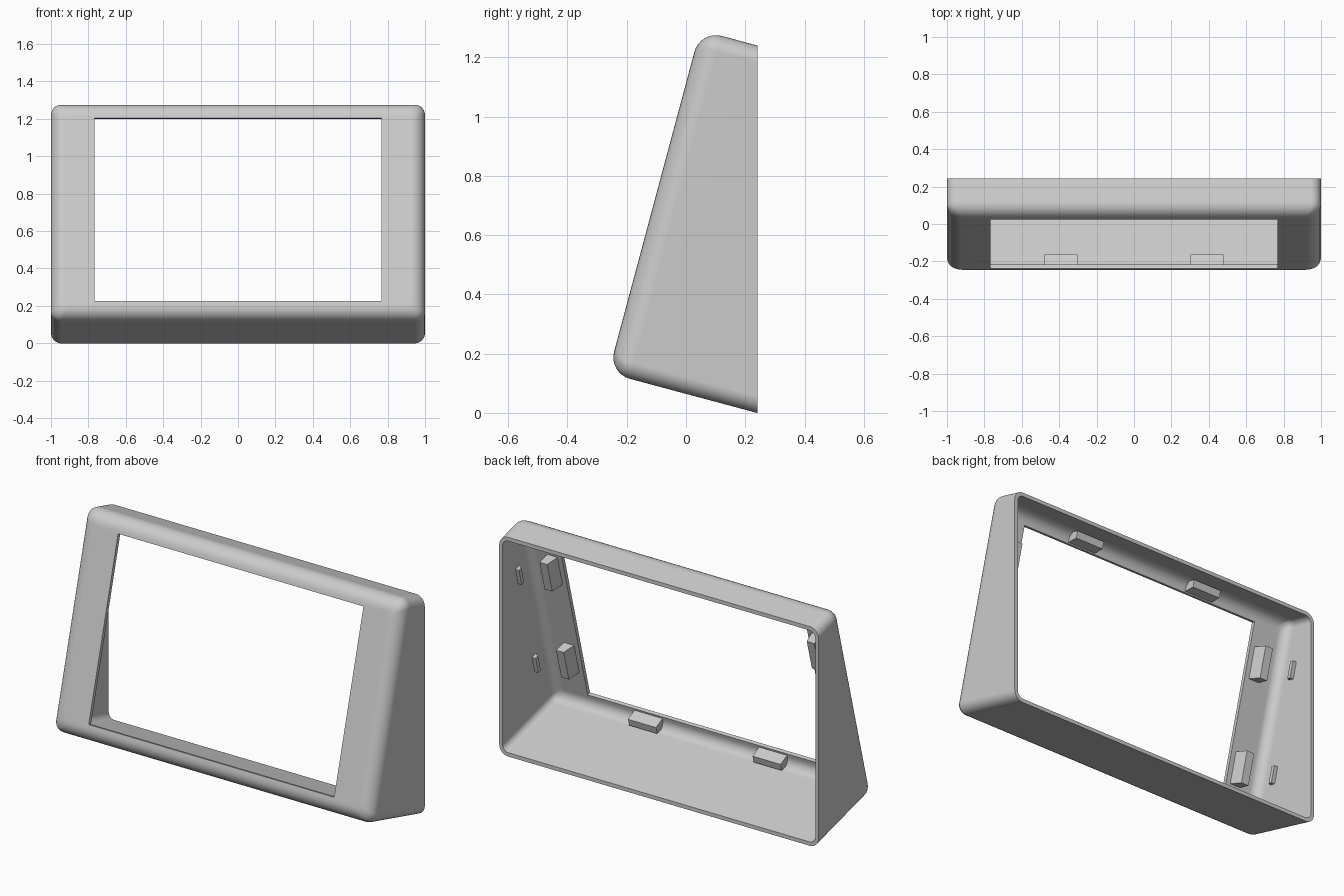
import bpy, bmesh, math
from mathutils import Vector

cube = bpy.data.objects.get("Cube")
if cube:
    bpy.data.objects.remove(cube, do_unlink=True)

TILT = math.radians(15)
S, C = math.sin(TILT), math.cos(TILT)
LOW, HIGH = 0.062, 1.26       # extent along the leaning front
FRONT, BACK_Y = -0.288, 0.242  # front plane depth and upright rear cut
WALL = 0.021
FILLET = 0.075
MID = (LOW + HIGH) / 2
STEPS = 8

grey = bpy.data.materials.new("light_grey_plastic")
grey.use_nodes = True
grey.diffuse_color = (0.6, 0.6, 0.6, 1)
grey.node_tree.nodes["Principled BSDF"].inputs["Base Color"].default_value = (0.6, 0.6, 0.6, 1)


def place(x, v, n):
    """Leaning coordinates (across, up the front, depth) to world."""
    return Vector((x, v * S + n * C, v * C - n * S))


def finish(bm, name):
    bmesh.ops.remove_doubles(bm, verts=bm.verts, dist=1e-5)
    bmesh.ops.recalc_face_normals(bm, faces=bm.faces)
    mesh = bpy.data.meshes.new(name)
    bm.to_mesh(mesh)
    bm.free()
    mesh.materials.append(grey)
    obj = bpy.data.objects.new(name, mesh)
    bpy.context.collection.objects.link(obj)
    return obj


def ring(half_x, low, high, radius, depth):
    """Rounded rectangle; depth None ends it on the upright rear cut."""
    points = []
    corners = ((1, high, 0), (-1, high, 1), (-1, low, 2), (1, low, 3))
    for side, edge, quarter in corners:
        cx = side * (half_x - radius)
        cv = edge - radius if edge == high else edge + radius
        for i in range(STEPS + 1):
            a = (quarter + i / STEPS) * math.pi / 2
            x, v = cx + radius * math.cos(a), cv + radius * math.sin(a)
            n = (BACK_Y - v * S) / C if depth is None else depth
            points.append(place(x, v, n))
    return points


def skin(inset, corner, fillet):
    """Rings of one surface of the shell, from the rear to the front."""
    def inner(d, radius, depth):
        return ring(1 - d, LOW + d, HIGH - d, radius, depth)
    rings = [inner(inset, corner, None)]
    for i in range(STEPS + 1):
        a = i / STEPS * math.pi / 2
        d = inset + fillet * (1 - math.cos(a))
        r = corner * (1 - 0.4 * i / STEPS)
        rings.append(inner(d, r, FRONT + inset + fillet * (1 - math.sin(a))))
    rings.append(ring(0.768, 0.156, 1.17, 0, FRONT + inset))
    return rings


# Hollow leaning bezel with a rectangular opening
bm = bmesh.new()
loops = skin(0, 0.055, FILLET) + skin(WALL, 0.036, FILLET - WALL)[::-1]
loops = [[bm.verts.new(p) for p in loop] for loop in loops]
for j, loop in enumerate(loops):
    after = loops[(j + 1) % len(loops)]
    for i in range(len(loop)):
        k = (i + 1) % len(loop)
        bm.faces.new((loop[i], loop[k], after[k], after[i]))
bezel = finish(bm, "bezel_shell")
bpy.context.view_layer.objects.active = bezel
bezel.select_set(True)
bpy.ops.object.shade_smooth_by_angle(angle=math.radians(35))
weighted = bezel.modifiers.new("even_shading", 'WEIGHTED_NORMAL')
weighted.keep_sharp = True


def block(name, xs, vs, ns, taper):
    """Box in leaning coordinates; taper(x, v, n) moves single corners."""
    bm = bmesh.new()
    bmesh.ops.create_cube(bm, size=1)
    for vert in bm.verts:
        pick = [pair[int(c > 0)] for pair, c in zip((xs, vs, ns), vert.co)]
        vert.co = place(*taper(*pick))
    return finish(bm, name)


DEEP = FRONT + WALL - 0.004

# Clips below and above the opening
for level in (-1, 1):
    for side in (-1, 1):
        rim, wall = MID + level * 0.515, MID + level * 0.57
        end = DEEP + 0.066
        block(("lower" if level < 0 else "upper") + "_clip_" + ("left" if side > 0 else "right"),
              (side * 0.39 - 0.088, side * 0.39 + 0.088), sorted((rim, wall)), (DEEP, end),
              lambda x, v, n: (x, v + level * 0.015 if n == end and v == rim else v, n))

# Clips and small wall catches beside the opening
for side in (-1, 1):
    hand = "left" if side > 0 else "right"
    for level in (-1, 1):
        v0 = MID + 0.008 + level * 0.287
        height = "low" if level < 0 else "high"
        near, far, end = side * 0.795, side * 0.86, DEEP + 0.075
        block("side_clip_" + height + "_" + hand,
              sorted((near, far)), (v0 - 0.088, v0 + 0.088), (DEEP, end),
              lambda x, v, n: (x + side * 0.018 if n == end and x == near else x, v, n))
        tip, root = side * 0.957, side * 0.985
        block("wall_catch_" + height + "_" + hand,
              sorted((tip, root)), (v0 - 0.047, v0 + 0.047), (-0.178, -0.138),
              lambda x, v, n: (x, v, n * 0.9 if x == tip and n < -0.15 else n))
